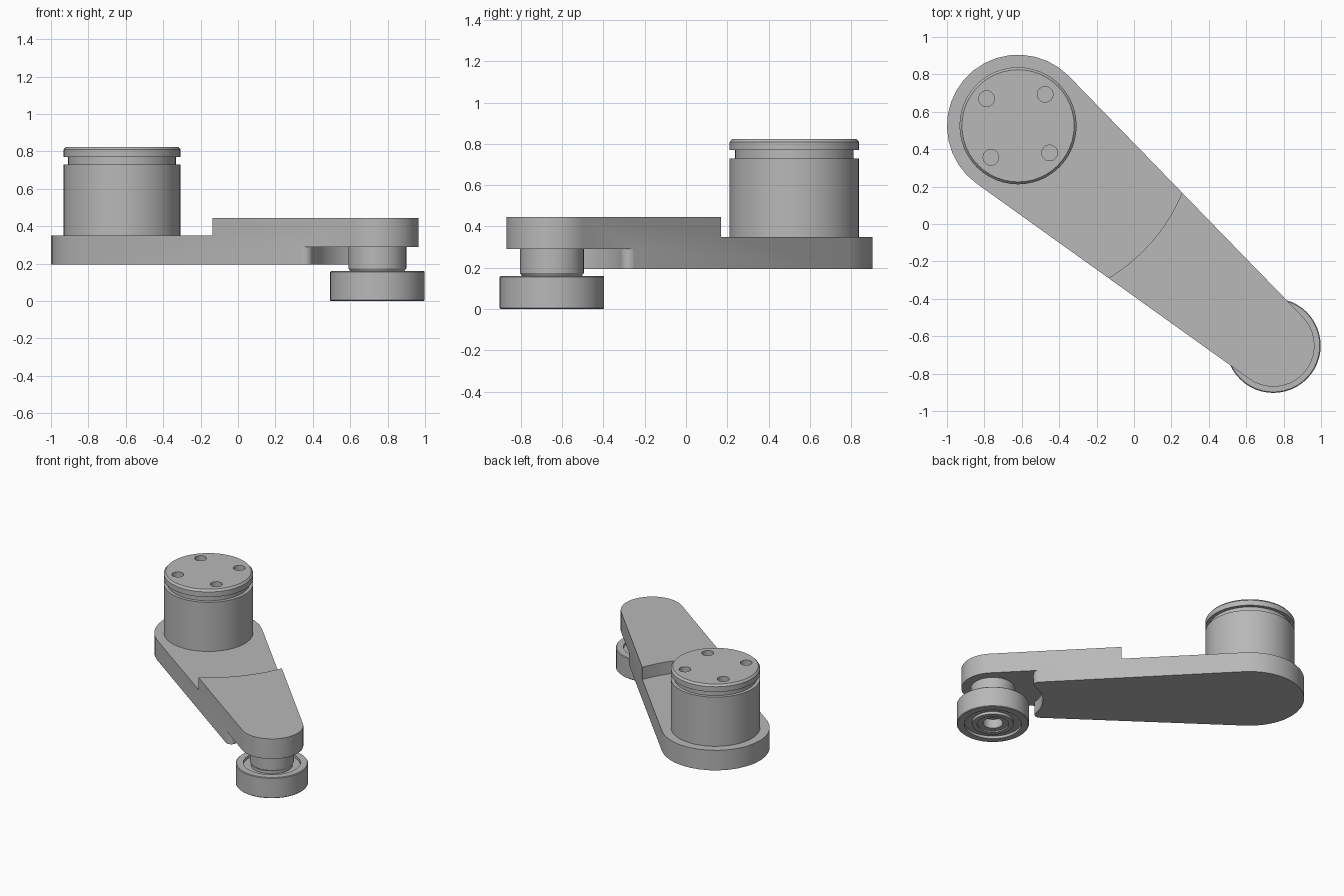
import bpy, bmesh
from math import sin, cos, pi, asin, atan2, sqrt, radians
from mathutils import Vector, Matrix

if "Cube" in bpy.data.objects:
    bpy.data.objects.remove(bpy.data.objects["Cube"], do_unlink=True)

grey = bpy.data.materials.new("plain grey")
grey.use_nodes = True
grey.diffuse_color = (0.48, 0.48, 0.48, 1)
grey.node_tree.nodes["Principled BSDF"].inputs["Base Color"].default_value = grey.diffuse_color

# Arm layout: local frame sits on the roller axis and points to the drum axis
ROLLER = Vector((0.745, -0.65, 0))
DRUM = Vector((-0.62, 0.525, 0))
REACH = (DRUM - ROLLER).length
AIM = atan2(DRUM.y - ROLLER.y, DRUM.x - ROLLER.x)
ARM_FRAME = Matrix.Translation(ROLLER) @ Matrix.Rotation(AIM, 4, "Z")
BIG_R, SMALL_R = 0.38, 0.22


def finish(name, bm, matrix):
    bmesh.ops.recalc_face_normals(bm, faces=bm.faces)
    mesh = bpy.data.meshes.new(name)
    bm.to_mesh(mesh)
    bm.free()
    mesh.materials.append(grey)
    obj = bpy.data.objects.new(name, mesh)
    obj.matrix_world = matrix
    bpy.context.collection.objects.link(obj)
    return obj


def prism(name, outline, z0, z1, matrix):
    bm = bmesh.new()
    base = bm.faces.new([bm.verts.new((p[0], p[1], z0)) for p in outline])
    top = bmesh.ops.extrude_face_region(bm, geom=[base])["geom"]
    bmesh.ops.translate(bm, vec=(0, 0, z1 - z0),
                        verts=[g for g in top if isinstance(g, bmesh.types.BMVert)])
    return finish(name, bm, matrix)


def lathe(name, profile, centre, steps=48):
    bm = bmesh.new()
    verts = [bm.verts.new((r, 0, z)) for r, z in profile]
    edges = [bm.edges.new(pair) for pair in zip(verts, verts[1:])]
    bmesh.ops.spin(bm, geom=verts + edges, cent=(0, 0, 0), axis=(0, 0, 1),
                   angle=2 * pi, steps=steps)
    bmesh.ops.remove_doubles(bm, verts=bm.verts, dist=0.0001)
    return finish(name, bm, Matrix.Translation(centre))


def arc(cx, cy, r, a0, a1, steps):
    angles = [a0 + (a1 - a0) * i / steps for i in range(steps + 1)]
    return [(cx + r * cos(a), cy + r * sin(a)) for a in angles]


def activate(obj):
    bpy.ops.object.select_all(action="DESELECT")
    obj.select_set(True)
    bpy.context.view_layer.objects.active = obj


def cut(obj, cutter):
    cutter.hide_render = True
    mod = obj.modifiers.new("cut", "BOOLEAN")
    mod.operation, mod.solver, mod.object = "DIFFERENCE", "EXACT", cutter
    activate(obj)
    bpy.ops.object.modifier_apply(modifier=mod.name)
    bpy.data.objects.remove(cutter, do_unlink=True)


def smooth(obj):
    activate(obj)
    bpy.ops.object.shade_smooth_by_angle(angle=radians(30))


# Arm: tapered plate wrapped around both axes
lean = asin((BIG_R - SMALL_R) / REACH)
side = pi / 2 + lean
outline = (arc(REACH, 0, BIG_R, -side, side, 18)
           + arc(0, 0, SMALL_R, side, 2 * pi - side, 20))
arm = prism("arm", outline, 0.195, 0.445, ARM_FRAME)

# Curved step around the drum
cut(arm, prism("step_cutter", arc(REACH, 0, 0.947, 0, 2 * pi * 63 / 64, 63),
               0.35, 0.6, ARM_FRAME))

# Round relief under the roller end, with rounded corners
RELIEF, FILLET = 0.35, 0.04
along = sqrt((RELIEF + FILLET) ** 2 - (SMALL_R - FILLET) ** 2)
normal = Vector((cos(side), sin(side)))
centre = normal * (SMALL_R - FILLET) + Vector((sin(side), -cos(side))) * along
spread = atan2(centre.y, centre.x)
corner = arc(centre.x, centre.y, FILLET, side, spread + pi, 8)
corner[0] = tuple(Vector(corner[0]) + normal * 0.002)
half = [(-0.6, 0.6), (corner[0][0], 0.6)] + corner
relief = (half + arc(0, 0, RELIEF, spread, -spread, 16)[1:-1]
          + [(x, -y) for x, y in reversed(half)])
cut(arm, prism("relief_cutter", relief, 0.1, 0.29, ARM_FRAME))
smooth(arm)

# Drum with groove and chamfered cap
drum = lathe("drum", [(0, 0.34), (0.313, 0.34), (0.313, 0.73), (0.288, 0.73),
                      (0.288, 0.77), (0.313, 0.77), (0.313, 0.81),
                      (0.3, 0.825), (0, 0.825)], DRUM)
for k in range(4):
    a = AIM + k * pi / 2
    spot = DRUM + Vector((cos(a), sin(a), 0)) * 0.222
    cut(drum, lathe("hole_cutter", [(0, 0.74), (0.042, 0.74), (0.042, 0.9), (0, 0.9)],
                    spot, 24))
smooth(drum)

# Pin joining the roller to the arm
smooth(lathe("roller_pin", [(0, 0.295), (0.155, 0.295), (0.155, 0.175),
                            (0.145, 0.16), (0.145, 0.13), (0, 0.13)], ROLLER))

# Roller bearing: outer ring, recessed shields, inner ring and bore
smooth(lathe("roller", [(0, 0.08), (0.07, 0.08), (0.07, 0.01), (0.11, 0.01),
                        (0.11, 0), (0.145, 0), (0.145, 0.02), (0.2, 0.02),
                        (0.2, 0), (0.248, 0), (0.253, 0.005), (0.253, 0.155),
                        (0.248, 0.16), (0.2, 0.16), (0.2, 0.14), (0, 0.14)], ROLLER))
